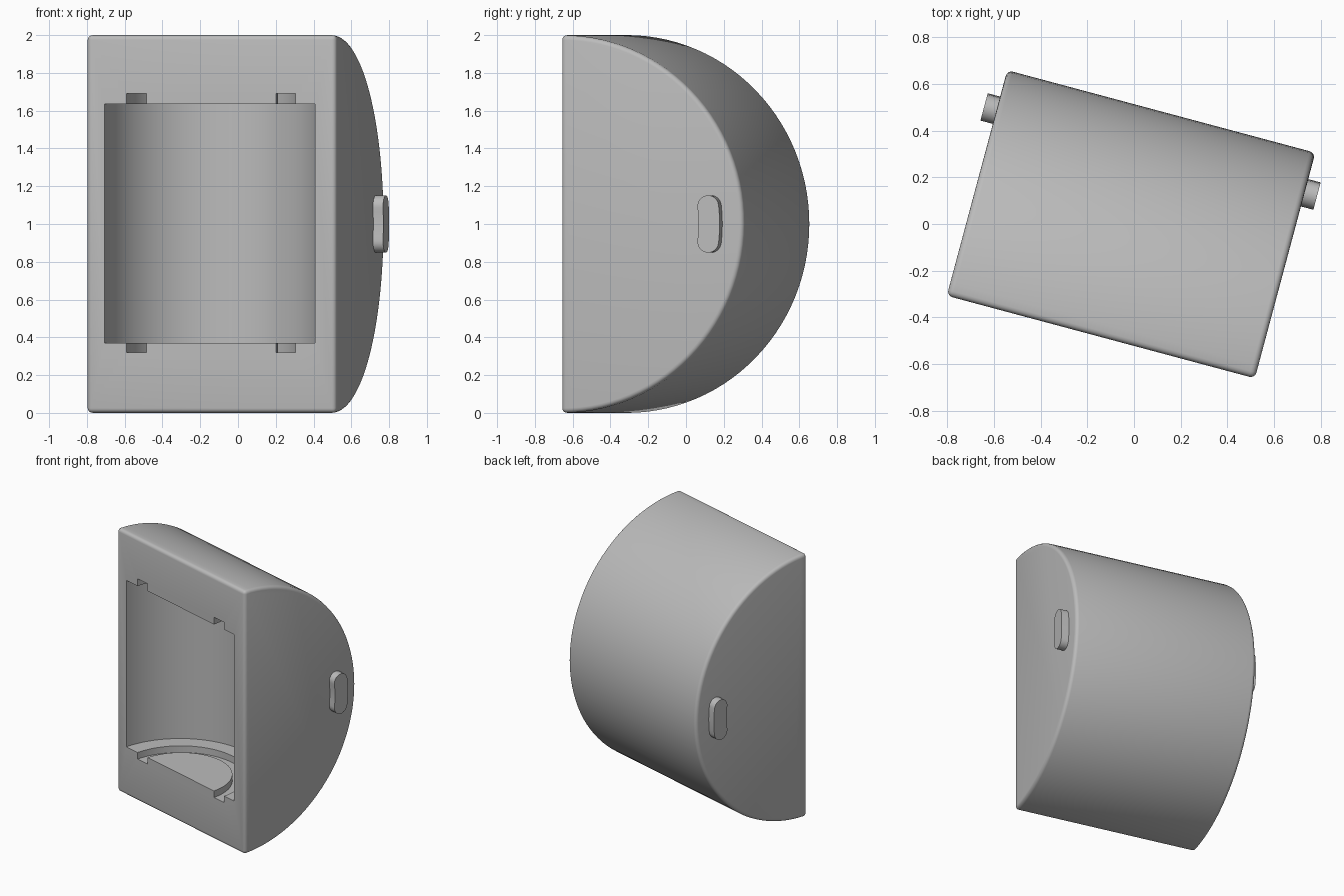
import bpy, bmesh
from math import sin, cos, pi, radians
from mathutils import Matrix

cube = bpy.data.objects.get("Cube")
if cube:
    bpy.data.objects.remove(cube, do_unlink=True)

HALF_WIDTH = 0.683
PLACE = Matrix.Translation((-0.142, -0.484, 1)) @ Matrix.Rotation(radians(-15), 4, 'Z')

grey = bpy.data.materials.new("plain grey")
grey.use_nodes = True
grey.diffuse_color = (0.5, 0.5, 0.5, 1)
grey.node_tree.nodes["Principled BSDF"].inputs["Base Color"].default_value = (0.5, 0.5, 0.5, 1)


def finish(name, bm):
    bmesh.ops.recalc_face_normals(bm, faces=bm.faces)
    mesh = bpy.data.meshes.new(name)
    bm.to_mesh(mesh)
    bm.free()
    mesh.materials.append(grey)
    obj = bpy.data.objects.new(name, mesh)
    bpy.context.collection.objects.link(obj)
    obj.matrix_world = PLACE
    return obj


def extrude_side(name, outline, x0, x1):
    """Extrude a (y, z) outline along x."""
    bm = bmesh.new()
    face = bm.faces.new([bm.verts.new((x0, y, z)) for y, z in outline])
    ext = bmesh.ops.extrude_face_region(bm, geom=[face])["geom"]
    moved = [v for v in ext if isinstance(v, bmesh.types.BMVert)]
    bmesh.ops.translate(bm, verts=moved, vec=(x1 - x0, 0, 0))
    return finish(name, bm)


def ring_solid(name, profile, steps=96):
    """Sweep a closed (radius, z) profile around the upright axis."""
    bm = bmesh.new()
    loops = [[bm.verts.new((r * cos(2 * pi * i / steps), r * sin(2 * pi * i / steps), z))
              for r, z in profile] for i in range(steps)]
    n = len(profile)
    for i in range(steps):
        a, b = loops[i], loops[(i + 1) % steps]
        for k in range(n):
            m = (k + 1) % n
            bm.faces.new((a[k], a[m], b[m], b[k]))
    return finish(name, bm)


def activate(obj):
    bpy.ops.object.select_all(action='DESELECT')
    obj.select_set(True)
    bpy.context.view_layer.objects.active = obj


def cut(obj, cutter):
    mod = obj.modifiers.new("cut", 'BOOLEAN')
    mod.operation, mod.solver, mod.object = 'DIFFERENCE', 'EXACT', cutter
    activate(obj)
    bpy.ops.object.modifier_apply(modifier=mod.name)
    bpy.data.objects.remove(cutter, do_unlink=True)


# Half-round housing with softened edges
arc = [(cos(a), sin(a)) for a in (-pi / 2 + pi * i / 56 for i in range(57))]
housing = extrude_side("housing", arc, -HALF_WIDTH, HALF_WIDTH)
bevel = housing.modifiers.new("soft edges", 'BEVEL')
bevel.width, bevel.segments, bevel.angle_limit = 0.025, 4, radians(40)
activate(housing)
bpy.ops.object.modifier_apply(modifier=bevel.name)

# Upright round recess in the front
bm = bmesh.new()
bmesh.ops.create_cone(bm, cap_ends=True, segments=96, radius1=0.577, radius2=0.577,
                      depth=1.265, matrix=Matrix.Translation((-0.007, 0, 0.0025)))
cut(housing, finish("recess_cutter", bm))

# Ring grooves in the recess floor and ceiling
groove = ring_solid("groove_cutter", [(0.355, -0.68), (0.463, -0.68), (0.463, 0.69), (0.355, 0.69)])
cut(housing, groove)
activate(housing)
bpy.ops.object.shade_smooth_by_angle(angle=radians(35))

# Curved slot-shaped key on each end, following the housing curve
MID, R = 0.825, 0.058
swing = (0.152 - R) / MID
slot = []
for i in range(9):      # outer curve
    a = -swing + 2 * swing * i / 8
    slot.append(((MID + R) * cos(a), (MID + R) * sin(a)))
for i in range(1, 12):  # upper round end
    t = swing + pi * i / 12
    slot.append((MID * cos(swing) + R * cos(t), MID * sin(swing) + R * sin(t)))
for i in range(9):      # inner curve
    a = swing - 2 * swing * i / 8
    slot.append(((MID - R) * cos(a), (MID - R) * sin(a)))
for i in range(1, 12):  # lower round end
    t = -swing + pi + pi * i / 12
    slot.append((MID * cos(swing) + R * cos(t), -MID * sin(swing) + R * sin(t)))
for name, s in (("left_key", 1), ("right_key", -1)):
    key = extrude_side(name, slot, s * (HALF_WIDTH - 0.03), s * (HALF_WIDTH + 0.055))
    activate(key)
    bpy.ops.object.shade_smooth_by_angle(angle=radians(35))
